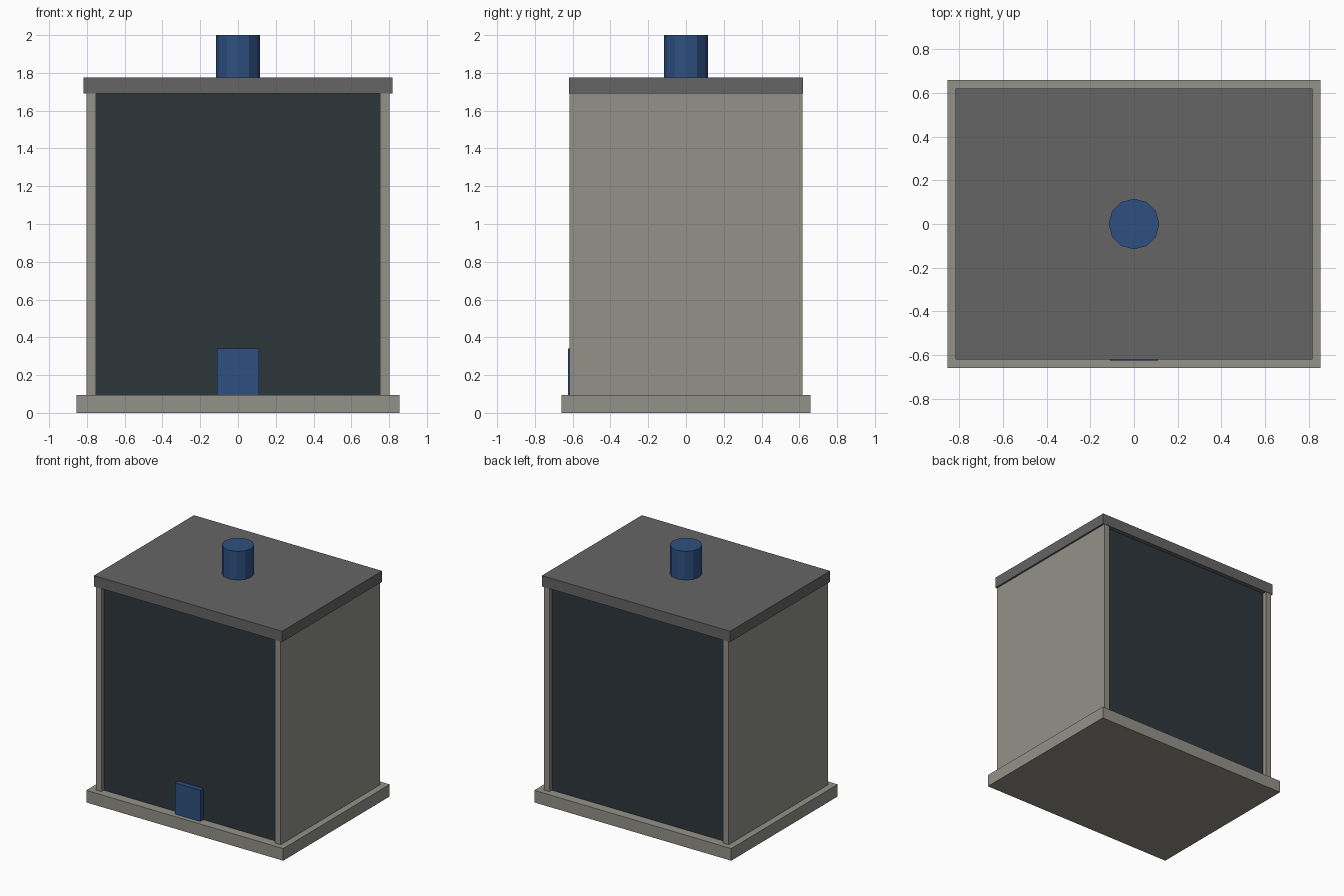
import bpy

old = bpy.data.objects.get("Cube")
if old:
    bpy.data.objects.remove(old, do_unlink=True)


def material(name, rgb):
    mat = bpy.data.materials.new(name)
    mat.use_nodes = True
    mat.diffuse_color = (*rgb, 1)
    mat.node_tree.nodes["Principled BSDF"].inputs["Base Color"].default_value = (*rgb, 1)
    return mat


stone = material("warm grey", (0.29, 0.285, 0.25))
slate = material("dark slate", (0.027, 0.037, 0.044))
roof_grey = material("roof grey", (0.13, 0.13, 0.13))
blue = material("blue", (0.027, 0.08, 0.22))


def box(name, x, y, z, mat):
    """Box spanning the given (low, high) ranges."""
    spans = (x, y, z)
    bpy.ops.mesh.primitive_cube_add(size=1, location=[(a + b) / 2 for a, b in spans])
    obj = bpy.context.object
    obj.name = name
    obj.scale = [b - a for a, b in spans]
    bpy.ops.object.transform_apply(location=False, rotation=False, scale=True)
    obj.data.materials.append(mat)
    return obj


BASE_TOP, ROOF_BOTTOM, ROOF_TOP = 0.095, 1.69, 1.775

# Base slab and roof slab
box("base", (-0.855, 0.855), (-0.66, 0.66), (0, BASE_TOP), stone)
box("roof", (-0.817, 0.817), (-0.62, 0.62), (ROOF_BOTTOM, ROOF_TOP), roof_grey)

# Side walls
for side, sx in (("left", 1), ("right", -1)):
    box(side + "_wall", sorted((sx * 0.753, sx * 0.803)), (-0.617, 0.617),
        (BASE_TOP, ROOF_BOTTOM), stone)

# Recessed core showing as the front and back panels
box("core", (-0.753, 0.753), (-0.587, 0.587), (BASE_TOP, ROOF_BOTTOM), slate)

# Small front door
box("door", (-0.11, 0.11), (-0.625, -0.587), (BASE_TOP, 0.34), blue)

# Chimney
bpy.ops.mesh.primitive_cylinder_add(vertices=12, radius=0.116, depth=2 - ROOF_TOP,
                                    location=(0, 0, (2 + ROOF_TOP) / 2))
chimney = bpy.context.object
chimney.name = "chimney"
chimney.data.materials.append(blue)
